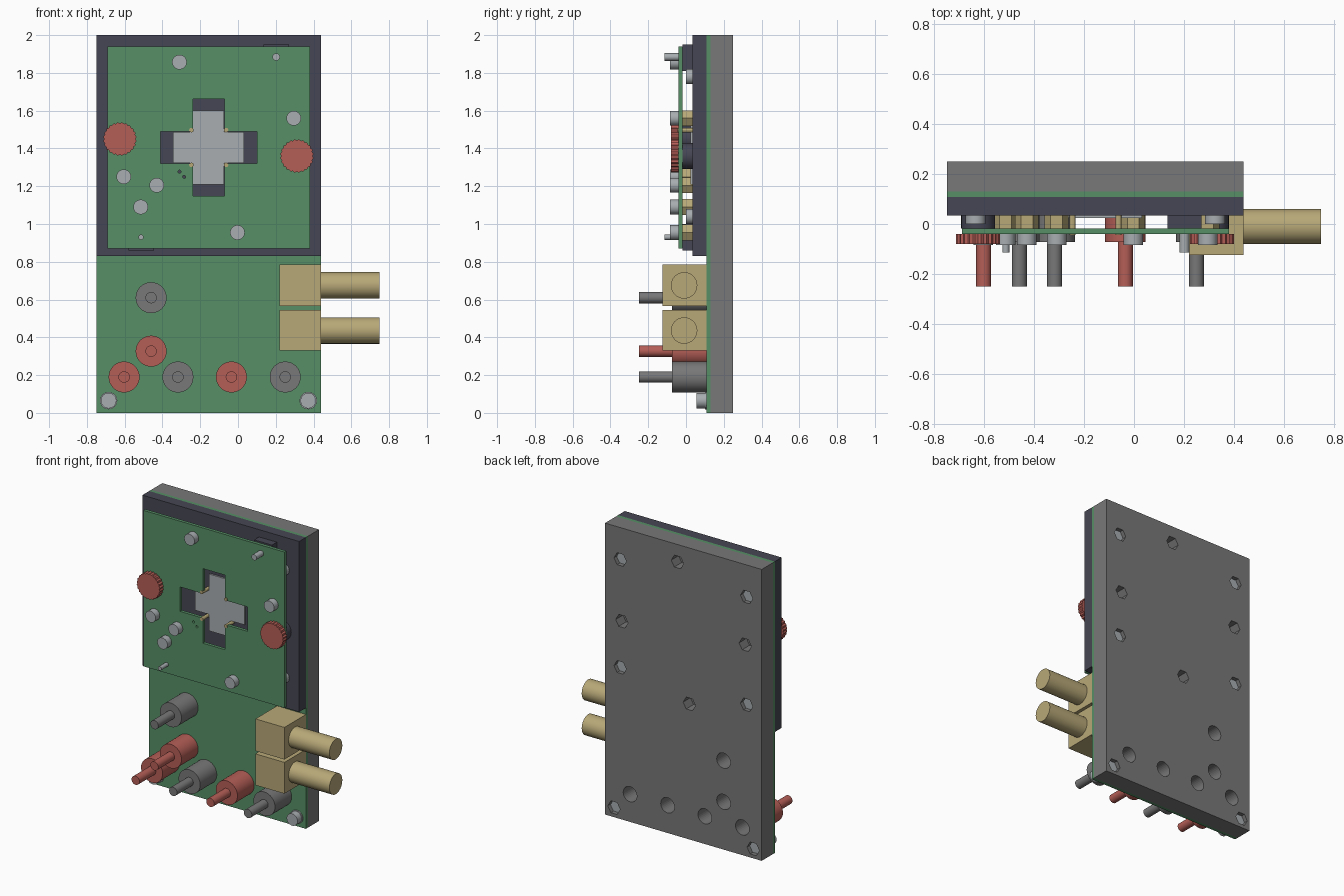
import bpy, bmesh, math
from mathutils import Vector

if "Cube" in bpy.data.objects:
    bpy.data.objects.remove(bpy.data.objects["Cube"])


def material(name, srgb):
    m = bpy.data.materials.new(name)
    m.diffuse_color = [((c + 0.055) / 1.055) ** 2.4 for c in srgb] + [1]
    m.use_nodes = True
    m.node_tree.nodes["Principled BSDF"].inputs["Base Color"].default_value = m.diffuse_color
    return m


GREEN = material("board green", (0.34, 0.56, 0.40))
GREY = material("plate grey", (0.47, 0.47, 0.475))
DARK = material("dark slate", (0.275, 0.275, 0.33))
BRASS = material("brass", (0.72, 0.66, 0.47))
RED = material("red plastic", (0.71, 0.37, 0.34))
SILVER = material("silver", (0.66, 0.68, 0.69))


def finish(name, bm, mat):
    bmesh.ops.recalc_face_normals(bm, faces=bm.faces)
    me = bpy.data.meshes.new(name)
    bm.to_mesh(me)
    bm.free()
    ob = bpy.data.objects.new(name, me)
    bpy.context.collection.objects.link(ob)
    if mat:
        me.materials.append(mat)
    return ob


def add_prism(bm, outline, y0, y1):
    """Extrude an (x, z) outline from y0 to y1."""
    face = bm.faces.new([bm.verts.new((x, y0, z)) for x, z in outline])
    new = bmesh.ops.extrude_face_region(bm, geom=[face])["geom"]
    bmesh.ops.translate(bm, verts=[v for v in new if isinstance(v, bmesh.types.BMVert)],
                        vec=Vector((0, y1 - y0, 0)))


def ring(x, z, r, n=32, r2=None):
    return [(x + (r if i % 2 or r2 is None else r2) * math.cos(i * math.tau / n),
             z + (r if i % 2 or r2 is None else r2) * math.sin(i * math.tau / n))
            for i in range(n)]


def rect(x0, x1, z0, z1):
    return [(x0, z0), (x1, z0), (x1, z1), (x0, z1)]


def cross(x, z, w, lx, lz):
    """Plus-shaped outline with half-width w and half-lengths lx, lz."""
    return [(x + a, z + b) for a, b in
            [(-w, -lz), (w, -lz), (w, -w), (lx, -w), (lx, w), (w, w),
             (w, lz), (-w, lz), (-w, w), (-lx, w), (-lx, -w), (-w, -w)]]


def prism(name, outline, y0, y1, mat, smooth=False):
    bm = bmesh.new()
    add_prism(bm, outline, y0, y1)
    ob = finish(name, bm, mat)
    if smooth:
        activate(ob)
        bpy.ops.object.shade_smooth_by_angle(angle=math.radians(35))
    return ob


def activate(ob):
    bpy.ops.object.select_all(action='DESELECT')
    ob.select_set(True)
    bpy.context.view_layer.objects.active = ob


def cut(ob, shapes):
    """Subtract a list of (outline, y0, y1) prisms."""
    bm = bmesh.new()
    for outline, y0, y1 in shapes:
        add_prism(bm, outline, y0, y1)
    cutter = finish("cutter", bm, None)
    cutter.hide_render = True
    mod = ob.modifiers.new("holes", 'BOOLEAN')
    mod.operation, mod.solver, mod.object = 'DIFFERENCE', 'EXACT', cutter
    activate(ob)
    bpy.ops.object.modifier_apply(modifier=mod.name)
    bpy.data.objects.remove(cutter)


# Positions (x, z)
sockets = [(-0.46, 0.327, RED), (-0.603, 0.19, RED), (-0.035, 0.19, RED),
           (-0.46, 0.61, GREY), (-0.318, 0.19, GREY), (0.25, 0.19, GREY)]
knobs = [(-0.625, 1.45), (0.312, 1.36)]
board_screws = [(-0.31, 1.857), (0.295, 1.56), (-0.605, 1.25),
                (-0.43, 1.205), (-0.515, 1.09), (-0.003, 0.955)]
feet_screws = [(-0.685, 0.065), (0.372, 0.065)]
frame_screws = [(x, z) for x in (-0.635, 0.325) for z in (1.04, 1.78)]
blind = knobs + [(-0.11, 1.88), (-0.2, 0.93)]

# Back plate with socket holes and hexagonal pockets
plate = prism("back_plate", rect(-0.75, 0.44, 0, 2), 0.13, 0.25, GREY)
cut(plate, [(ring(x, z, 0.052), 0.10, 0.30) for x, z, _ in sockets]
    + [(ring(x, z, 0.047, 6), 0.17, 0.30) for x, z in feet_screws + frame_screws + blind])
for x, z in feet_screws + frame_screws:
    prism("back_nut", ring(x, z, 0.044, 6), 0.165, 0.225, SILVER)

# Main board and upper carrier block
prism("main_board", rect(-0.75, 0.44, 0, 2), 0.108, 0.13, GREEN)
prism("carrier_block", rect(-0.75, 0.44, 0.83, 2), 0.035, 0.108, DARK)

# Front board with cross window, and the chip behind it
cx, cz = -0.155, 1.405
board = prism("front_board", rect(-0.69, 0.38, 0.87, 1.94), -0.04, -0.018, GREEN)
cut(board, [(cross(cx, cz, 0.084, 0.256, 0.256), -0.1, 0.1)]
    + [(ring(x, z, 0.008, 12), -0.1, 0.1) for x, z in [(-0.31, 1.277), (-0.285, 1.25)]])
prism("chip", cross(cx, cz, 0.082, 0.188, 0.195), 0.024, 0.04, SILVER)
for sx in (-1, 1):
    for sz in (-1, 1):
        prism("contact_pin", ring(cx + sx * 0.092, cz + sz * 0.092, 0.012, 12),
              -0.044, 0.035, BRASS)

# Board screws on hexagonal brass spacers
for x, z in board_screws:
    prism("board_screw", ring(x, z, 0.039), -0.085, -0.04, SILVER, True)
    prism("brass_spacer", ring(x, z, 0.048, 6), -0.018, 0.035, BRASS)

# Guide pins and the dark connectors at the board edges
for x, z, r in [(0.202, 1.884, 0.02), (-0.514, 0.93, 0.014)]:
    prism("guide_pin", ring(x, z, r, 16), -0.115, -0.04, SILVER, True)
prism("edge_connector", rect(0.135, 0.27, 1.81, 1.95), -0.018, 0.035, DARK)
prism("edge_connector", rect(-0.58, -0.445, 0.86, 1.0), -0.018, 0.035, DARK)

# Knurled thumb knobs on dark standoffs
for x, z in knobs:
    prism("thumb_knob", ring(x, z, 0.089, 48, 0.083), -0.08, -0.04, RED)
    prism("knob_standoff", ring(x, z, 0.068), -0.018, 0.035, DARK, True)

# Frame and foot screw heads
for x, z in frame_screws:
    prism("frame_screw", ring(x, z, 0.04), 0.0, 0.035, SILVER, True)
for x, z in feet_screws:
    prism("foot_screw", ring(x, z, 0.041), 0.055, 0.108, SILVER, True)
    prism("foot_washer", ring(x, z, 0.046), 0.1, 0.108, SILVER, True)

# Banana sockets with plugs
for x, z, mat in sockets:
    prism("socket_body", ring(x, z, 0.082), -0.073, 0.108, mat, True)
    prism("socket_pin", ring(x, z, 0.03), -0.25, -0.073, mat, True)

# Brass coaxial connectors
for z0, z1, zc in [(0.565, 0.785, 0.675), (0.33, 0.545, 0.436)]:
    prism("coax_block", rect(0.22, 0.44, z0, z1), -0.125, 0.108, BRASS)
    barrel = prism("coax_barrel", ring(0, 0, 0.07), 0, 0.31, BRASS, True)
    barrel.rotation_euler = (0, 0, -math.pi / 2)
    barrel.location = (0.44, -0.01, zc)
